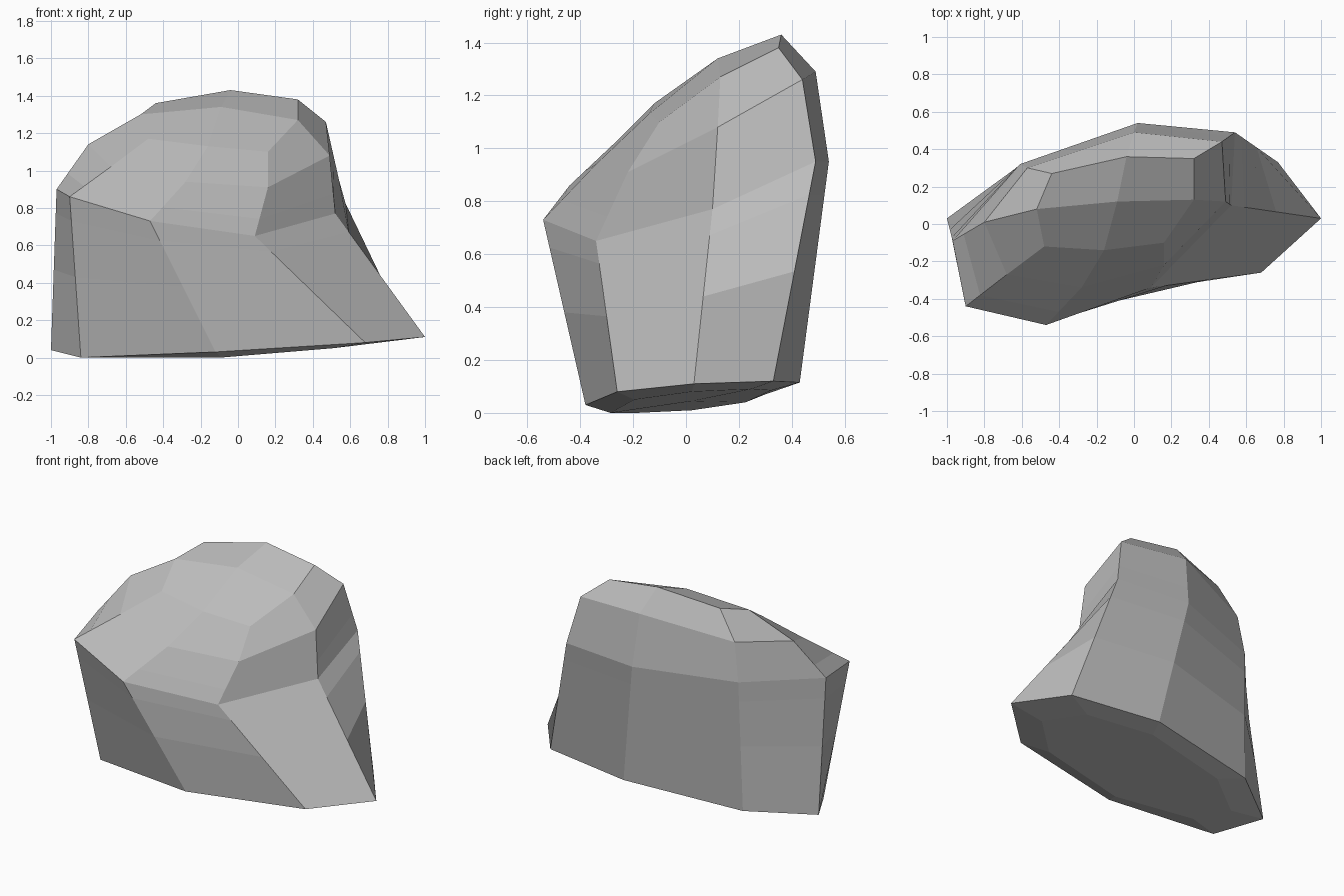
import bpy
import bmesh
from mathutils import Vector

default_cube = bpy.data.objects.get("Cube")
if default_cube:
    bpy.data.objects.remove(default_cube, do_unlink=True)

# Eight profiles around the boulder: base, ridge, shoulder, crown
PROFILES = {
    "front_right": [(-.84, -.25, 0), (-.9, -.44, .86), (-.68, -.27, 1.02), (-.48, -.12, 1.17)],
    "front": [(-.12, -.38, .03), (-.47, -.54, .73), (-.28, -.34, .94), (-.16, -.14, 1.13)],
    "front_left": [(.68, -.26, .08), (.09, -.34, .65), (.16, -.22, .91), (.16, -.1, 1.1)],
    "left": [(1, .03, .11), (.52, .1, .77), (.49, .12, 1.08), (.32, .13, 1.27)],
    "back_left": [(.77, .33, .12), (.54, .49, .95), (.47, .44, 1.26), (.32, .35, 1.38)],
    "back": [(.16, .43, .115), (.02, .54, .95), (0, .49, 1.29), (-.04, .36, 1.43)],
    "back_right": [(-.63, .3, .07), (-.61, .32, .93), (-.57, .3, 1.18), (-.44, .27, 1.36)],
    "right": [(-1, .03, .04), (-.97, -.09, .9), (-.8, .01, 1.14), (-.52, .08, 1.3)],
}
CROWN_CENTRE = (-.09, .12, 1.34)


def full_column(profile):
    """Add the in-between facet points to one profile, from the ground up."""
    base, ridge, shoulder, crown = map(Vector, profile)
    foot = Vector((base.x * .75, base.y * .75, max(0, base.z - .03)))
    return [foot, base, base.lerp(ridge, .5), base.lerp(ridge, .85),
            ridge, ridge.lerp(shoulder, .35), shoulder, crown]


def make_material(name, colour):
    material = bpy.data.materials.new(name)
    material.use_nodes = True
    material.diffuse_color = colour
    material.node_tree.nodes["Principled BSDF"].inputs["Base Color"].default_value = colour
    return material


bm = bmesh.new()
columns = [[bm.verts.new(point) for point in full_column(profile)]
           for profile in PROFILES.values()]
count = len(columns)

# Sides: bridge each column to its neighbour
for i, column in enumerate(columns):
    neighbour = columns[(i + 1) % count]
    for k in range(len(column) - 1):
        bm.faces.new((column[k], neighbour[k], neighbour[k + 1], column[k + 1]))

# Underside and crown: quads fanned around a centre point
def cap(ring, centre):
    middle = bm.verts.new(centre)
    for i in range(0, count, 2):
        bm.faces.new((middle, ring[i - 1], ring[i], ring[i + 1]))


foot_ring = [column[0] for column in columns]
foot_centre = sum((vert.co for vert in foot_ring), Vector()) / count
cap(foot_ring, foot_centre)
cap([column[-1] for column in columns], CROWN_CENTRE)

bmesh.ops.recalc_face_normals(bm, faces=bm.faces)
mesh = bpy.data.meshes.new("boulder")
bm.to_mesh(mesh)
bm.free()
mesh.materials.append(make_material("stone_grey", (.5, .5, .5, 1)))
boulder = bpy.data.objects.new("boulder", mesh)
bpy.context.collection.objects.link(boulder)
